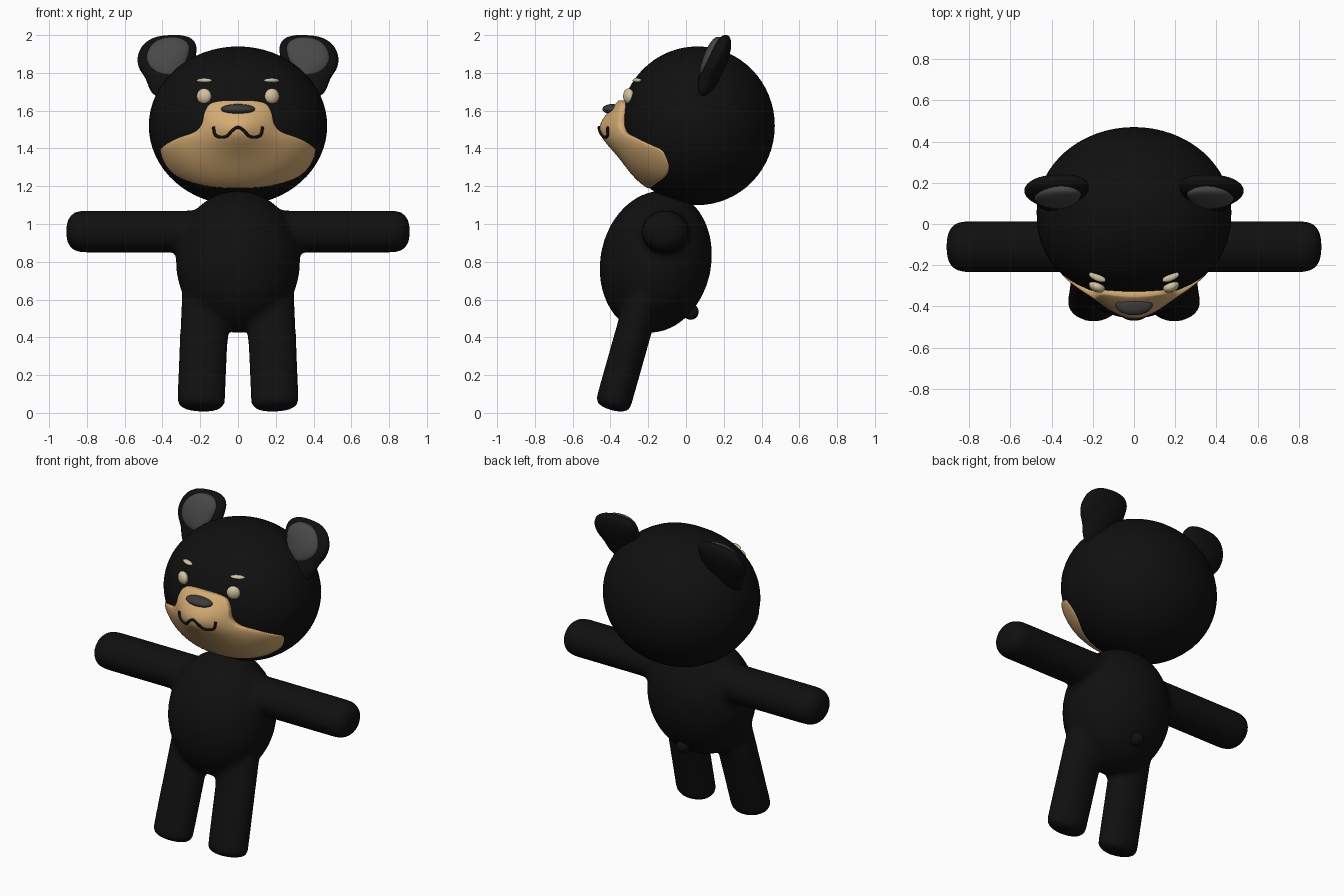
import bpy
import bmesh
import math
from mathutils import Vector, Matrix

if "Cube" in bpy.data.objects:
    bpy.data.objects.remove(bpy.data.objects["Cube"], do_unlink=True)


def make_material(name, red, green, blue):
    mat = bpy.data.materials.new(name)
    mat.use_nodes = True
    colour = (red, green, blue, 1)
    mat.diffuse_color = colour
    shader = mat.node_tree.nodes["Principled BSDF"]
    shader.inputs["Base Color"].default_value = colour
    shader.inputs["Roughness"].default_value = 0.8
    return mat


black = make_material("black fur", 0.005, 0.005, 0.005)
tan = make_material("tan muzzle", 0.66, 0.41, 0.17)
ear_grey = make_material("inner ear grey", 0.065, 0.065, 0.065)
nose_grey = make_material("nose grey", 0.045, 0.045, 0.047)
cream = make_material("cream", 0.64, 0.55, 0.35)


def finish(name, bm, material):
    bmesh.ops.recalc_face_normals(bm, faces=bm.faces)
    for face in bm.faces:
        face.smooth = True
    mesh = bpy.data.meshes.new(name)
    bm.to_mesh(mesh)
    bm.free()
    mesh.materials.append(material)
    obj = bpy.data.objects.new(name, mesh)
    bpy.context.collection.objects.link(obj)
    return obj


def add_ellipsoid(bm, centre, radii, rotation=Matrix(), segments=32):
    matrix = Matrix.Translation(centre) @ rotation @ Matrix.Diagonal((*radii, 1))
    return bmesh.ops.create_uvsphere(bm, u_segments=segments, v_segments=segments // 2,
                                     radius=1, matrix=matrix)["verts"]


def ellipsoid(name, centre, radii, material, rotation=Matrix()):
    bm = bmesh.new()
    add_ellipsoid(bm, centre, radii, rotation)
    return finish(name, bm, material)


def add_limb(bm, start, end, width, depth, cap):
    """Capsule with squarish rounded ends; width lies across the limb, depth along y."""
    start, end = Vector(start), Vector(end)
    axis = (end - start).normalized()
    side = Vector((0, 1, 0)).cross(axis).normalized()
    front = axis.cross(side)
    half = (end - start).length / 2 - cap
    verts = bmesh.ops.create_uvsphere(bm, u_segments=32, v_segments=24, radius=1)["verts"]
    for v in verts:
        x, y, z = v.co
        swell = (1 - abs(z) ** 2.6) ** (1 / 2.6) / max(math.hypot(x, y), 1e-6)
        along = z * cap + math.copysign(half, z) * (abs(z) > 1e-4)
        v.co = (start + end) / 2 + side * x * swell * width + front * y * swell * depth + axis * along


def smooth_path(points, closed, steps=6):
    """Catmull-Rom samples through a few guide points."""
    pts = [Vector(p) for p in points]
    count = len(pts)

    def at(i):
        return pts[i % count] if closed else pts[min(max(i, 0), count - 1)]

    path = []
    for i in range(count if closed else count - 1):
        a, b, c, d = (at(i + k) for k in (-1, 0, 1, 2))
        for s in range(steps):
            t = s / steps
            path.append(b + (c - a) * t / 2 + (a * 2 - b * 5 + c * 4 - d) * t * t / 2
                        + (b * 3 - a - c * 3 + d) * t ** 3 / 2)
    return path if closed else path + [pts[-1]]


def cushion(name, outline, centre, front, back, material, mirror=1, rings=14):
    """Closed pad filling an x-z outline; front and back give y from (x, z, ring)."""
    bm = bmesh.new()
    loop = smooth_path(outline, True)
    centre = Vector(centre)
    levels = [(math.sin(math.pi / 2 * i / rings), front) for i in range(1, rings + 1)]
    levels += [(t, back) for t, _ in reversed(levels)]

    def vert(p, t, surface):
        return bm.verts.new((p.x * mirror, surface(p.x, p.y, t), p.y))

    rows = [[vert(centre + (p - centre) * t, t, surf) for p in loop] for t, surf in levels]
    n = len(loop)
    for upper, lower in zip(rows, rows[1:]):
        for i in range(n):
            j = (i + 1) % n
            bm.faces.new((upper[i], upper[j], lower[j], lower[i]))
    for row, surf in ((rows[0], front), (rows[-1], back)):
        tip = vert(centre, 0, surf)
        for i in range(n):
            bm.faces.new((tip, row[i], row[(i + 1) % n]))
    bmesh.ops.remove_doubles(bm, verts=bm.verts, dist=1e-5)
    return finish(name, bm, material)


# Body with arms and legs, blended into one soft skin
bm = bmesh.new()
add_ellipsoid(bm, (0, -0.16, 0.8), (0.33, 0.295, 0.38), Matrix.Rotation(-0.2, 4, "X"))
for side in (-1, 1):
    add_limb(bm, (0, -0.11, 0.96), (side * 0.91, -0.11, 0.96), 0.112, 0.125, 0.1)
    add_limb(bm, (side * 0.165, -0.19, 0.74), (side * 0.198, -0.395, 0.015), 0.128, 0.095, 0.05)
body = finish("body", bm, black)
remesh = body.modifiers.new("blend", "REMESH")
remesh.mode = "VOXEL"
remesh.voxel_size = 0.018
remesh.use_smooth_shade = True
soften = body.modifiers.new("soften", "SMOOTH")
soften.factor = 0.5
soften.iterations = 8

ellipsoid("tail", (0, 0.025, 0.535), (0.042, 0.042, 0.042), black)

# Head: round behind, squarer across the face
HEAD = Vector((0, 0.06, 1.52))
SIZE = Vector((0.472, 0.41, 0.42))
POWER = 2.3
bm = bmesh.new()
for v in add_ellipsoid(bm, (0, 0, 0), (1, 1, 1), segments=64):
    x, y, z = v.co
    if y < 0:
        grow = math.hypot(x, y) / (abs(x) ** POWER + abs(y) ** POWER) ** (1 / POWER)
        x, y = x * grow, y * grow
    v.co = HEAD + Vector((x, y, z)) * SIZE
finish("head", bm, black)


def face_y(x, z):
    level = max(0, 1 - ((z - HEAD.z) / SIZE.z) ** 2) ** (POWER / 2)
    return HEAD.y - SIZE.y * max(0, level - abs(x / SIZE.x) ** POWER) ** (1 / POWER)


def muzzle_y(x, z, t=0):
    bump = 0.085 * math.exp(-(x / 0.17) ** 2 - ((z - 1.5) / 0.12) ** 2)
    return face_y(x, z) - bump - 0.008 - 0.016 * math.sqrt(max(0, 1 - t ** 4))


# Muzzle mask
half = [(0.09, 1.652), (0.15, 1.635), (0.178, 1.59), (0.192, 1.53), (0.23, 1.488), (0.32, 1.455),
        (0.39, 1.415), (0.41, 1.38), (0.375, 1.3), (0.3, 1.24), (0.16, 1.2)]
outline = [(0, 1.655)] + half + [(0, 1.19)] + [(-x, z) for x, z in reversed(half)]
cushion("muzzle", outline, (0, 1.42), muzzle_y,
        lambda x, z, t: face_y(x, z) + 0.02, tan, rings=18)

# Mouth line
right = [(0.13, 1.515), (0.122, 1.475), (0.095, 1.46), (0.06, 1.465), (0.03, 1.495)]
line = smooth_path([(-x, z) for x, z in right] + [(0, 1.512)] + right[::-1], False)
curve = bpy.data.curves.new("mouth", "CURVE")
curve.dimensions = "3D"
curve.bevel_depth = 0.008
curve.bevel_resolution = 2
curve.use_fill_caps = True
spline = curve.splines.new("POLY")
spline.points.add(len(line) - 1)
for point, p in zip(spline.points, line):
    point.co = (p.x, muzzle_y(p.x, p.y) - 0.002, p.y, 1)
curve.materials.append(black)
bpy.context.collection.objects.link(bpy.data.objects.new("mouth", curve))

# Nose
ellipsoid("nose", (0, -0.392, 1.608), (0.09, 0.05, 0.027), nose_grey)


# Ears lean backwards
def ear_plane(z):
    return 0.165 + 0.38 * (z - 1.88)


def dome(t):
    return math.sqrt(max(0, 1 - t * t))


ear_shape = [(0.22, 1.92), (0.24, 1.975), (0.29, 1.997), (0.36, 2.0), (0.44, 1.988), (0.5, 1.95),
             (0.53, 1.89), (0.525, 1.83), (0.49, 1.77), (0.45, 1.69), (0.36, 1.66), (0.25, 1.79)]
inner_shape = [(0.257, 1.93), (0.285, 1.975), (0.34, 1.99), (0.41, 1.98), (0.46, 1.945),
               (0.484, 1.885), (0.465, 1.83), (0.41, 1.79), (0.35, 1.782), (0.285, 1.84)]
for side, label in ((1, "left"), (-1, "right")):
    cushion(label + "_ear", ear_shape, (0.37, 1.86),
            lambda x, z, t: ear_plane(z) - 0.062 * dome(t),
            lambda x, z, t: ear_plane(z) + 0.062 * dome(t), black, side)
    cushion(label + "_inner_ear", inner_shape, (0.37, 1.89),
            lambda x, z, t: ear_plane(z) - 0.042 - 0.034 * dome(t),
            lambda x, z, t: ear_plane(z), ear_grey, side)

    # Eyes and brows follow the curve of the face
    turn = Matrix.Rotation(side * 0.4, 4, "Z")
    ellipsoid(label + "_eye", (side * 0.18, face_y(0.18, 1.675) - 0.005, 1.677),
              (0.041, 0.026, 0.041), cream, turn)
    ellipsoid(label + "_brow", (side * 0.178, face_y(0.178, 1.76) - 0.008, 1.76),
              (0.044, 0.018, 0.012), cream, turn)
